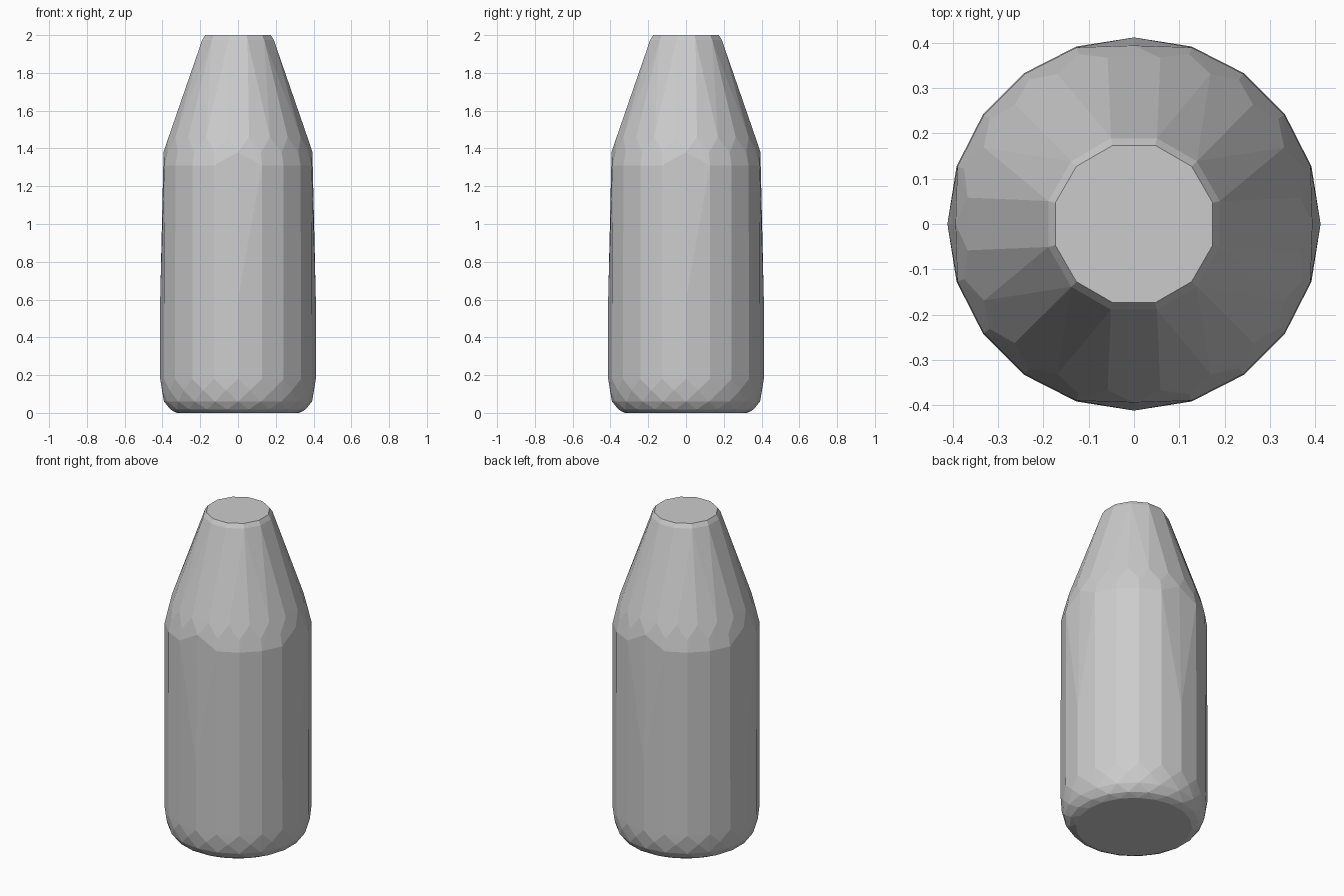
import bpy, bmesh
from math import sin, cos, radians, pi

if "Cube" in bpy.data.objects:
    bpy.data.objects.remove(bpy.data.objects["Cube"])


def ring(bm, radius, z, sides, turn=0.0, axis_radius=None):
    """Add a ring of points; axis_radius replaces the radius on the x and y axes."""
    for i in range(sides):
        a = radians(turn) + 2 * pi * i / sides
        r = radius
        if axis_radius and i % (sides // 4) == 0:
            r = axis_radius
        bm.verts.new((r * cos(a), r * sin(a), z))


# Bottle: a convex faceted body wrapped around stacked rings
bm = bmesh.new()

# Rounded base
ring(bm, 0.325, 0.0, 20)
ring(bm, 0.362, 0.018, 20, 9)
ring(bm, 0.392, 0.06, 20)
ring(bm, 0.406, 0.12, 20, 9)

# Body, slightly flattened on the axes towards the shoulder
ring(bm, 0.412, 0.18, 20)
ring(bm, 0.412, 0.60, 20)
ring(bm, 0.410, 1.31, 20, 0, 0.393)

# Shoulder
ring(bm, 0.394, 1.38, 20)
ring(bm, 0.372, 1.46, 20, 9)

# Neck and flat cap
ring(bm, 0.196, 1.975, 12, 15)
ring(bm, 0.180, 2.0, 12, 15)

hull = bmesh.ops.convex_hull(bm, input=bm.verts[:])
unused = [g for g in hull["geom_interior"] if isinstance(g, bmesh.types.BMVert)]
bmesh.ops.delete(bm, geom=unused, context="VERTS")

# Merge coplanar triangles into clean facets
bmesh.ops.dissolve_limit(bm, angle_limit=radians(0.5),
                         verts=bm.verts[:], edges=bm.edges[:])
bmesh.ops.recalc_face_normals(bm, faces=bm.faces[:])

mesh = bpy.data.meshes.new("bottle")
bm.to_mesh(mesh)
bm.free()
bottle = bpy.data.objects.new("bottle", mesh)
bpy.context.collection.objects.link(bottle)
